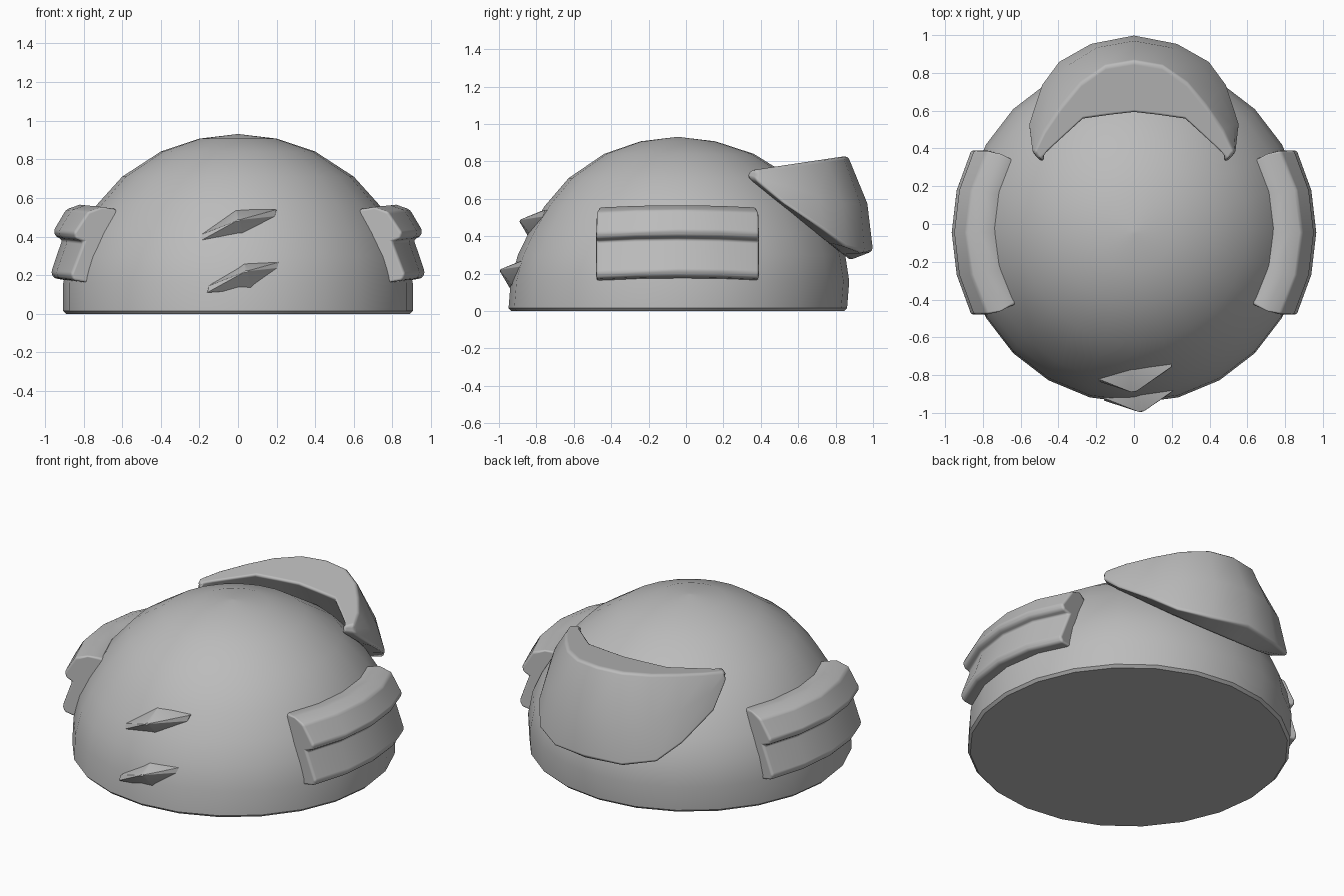
import bpy
import bmesh
from math import sin, cos, asin, pi, radians
from mathutils import Vector

cube = bpy.data.objects.get("Cube")
if cube:
    bpy.data.objects.remove(cube, do_unlink=True)

CENTRE_Y = -0.045
DOME_HEIGHT = 0.93

grey = bpy.data.materials.new("plain_grey")
grey.use_nodes = True
grey.diffuse_color = (0.5, 0.5, 0.5, 1)
grey.node_tree.nodes["Principled BSDF"].inputs["Base Color"].default_value = grey.diffuse_color


def finish(name, bm, bevel=0.0, angle=35):
    """Turn a bmesh into a named, smooth shaded object with softened edges."""
    bmesh.ops.remove_doubles(bm, verts=bm.verts, dist=0.0005)
    bmesh.ops.recalc_face_normals(bm, faces=bm.faces)
    mesh = bpy.data.meshes.new(name)
    bm.to_mesh(mesh)
    bm.free()
    mesh.materials.append(grey)
    obj = bpy.data.objects.new(name, mesh)
    bpy.context.collection.objects.link(obj)
    bpy.ops.object.select_all(action="DESELECT")
    obj.select_set(True)
    bpy.context.view_layer.objects.active = obj
    bpy.ops.object.shade_smooth_by_angle(angle=radians(angle))
    if bevel:
        mod = obj.modifiers.new("soft_edges", "BEVEL")
        mod.width = bevel
        mod.segments = 2
        mod.limit_method = "ANGLE"
        mod.angle_limit = radians(angle)
        mod.harden_normals = True
    return obj


def loft(rings):
    """Join closed rings of points into a capped solid."""
    bm = bmesh.new()
    loops = [[bm.verts.new(point) for point in ring] for ring in rings]
    for first, second in zip(loops, loops[1:]):
        for i in range(len(first)):
            j = (i + 1) % len(first)
            bm.faces.new((first[i], first[j], second[j], second[i]))
    bm.faces.new(loops[0])
    bm.faces.new(loops[-1])
    return bm


# Dome shell: a turned profile that leans back slightly at mid height
dome_profile = [(0.89, 0), (0.905, 0.015), (0.905, 0.16), (0.875, 0.3), (0.82, 0.42),
                (0.735, 0.56), (0.6, 0.71), (0.4, 0.84), (0.2, 0.907), (0.01, DOME_HEIGHT)]
SIDES = 24


def dome_ring(radius, z):
    lean = CENTRE_Y + 0.025 * sin(pi * z / DOME_HEIGHT)
    turns = [2 * pi * i / SIDES for i in range(SIDES)]
    return [(radius * sin(a), lean + radius * cos(a), z) for a in turns]


finish("dome_shell", loft([dome_ring(r, z) for r, z in dome_profile]))

# Side pads: a two-step section swept around each flank
pad_section = [(0.71, 0.53), (0.74, 0.555), (0.82, 0.565), (0.89, 0.54), (0.955, 0.43),
               (0.945, 0.4), (0.91, 0.385), (0.968, 0.215), (0.955, 0.185),
               (0.87, 0.17), (0.8, 0.2)]


def pad_ring(side, step):
    ring = []
    for radius, z in pad_section:
        reach = min(asin(0.435 / radius), radians(31))
        a = step * reach
        drop = 0.012 * step * step
        ring.append((side * radius * cos(a), CENTRE_Y + radius * sin(a), z - drop))
    return ring


for side, label in ((1, "left"), (-1, "right")):
    steps = [i / 2 for i in range(-2, 3)]
    finish(label + "_side_pad", loft([pad_ring(side, s) for s in steps]), 0.014)

# Rear crest: crescent stations from the middle to the tip, then mirrored
inner_top = [(0, 0.585), (0.13, 0.57), (0.27, 0.55), (0.39, 0.44), (0.46, 0.375), (0.5, 0.335)]
outer_top = [(0, 0.865), (0.15, 0.84), (0.28, 0.75), (0.38, 0.63), (0.47, 0.5), (0.53, 0.38)]
outer_low = [(0, 1, 0.32), (0.23, 0.955, 0.31), (0.4, 0.86, 0.34), (0.49, 0.74, 0.43),
             (0.56, 0.53, 0.57), (0.535, 0.37, 0.7)]


def top_height(y):
    return 0.7 + 0.15 * y


stations = []
for (ax, ay), (bx, by), low in zip(inner_top, outer_top, outer_low):
    top_in = Vector((ax, ay, top_height(ay)))
    top_out = Vector((bx, by, top_height(by)))
    low_out = Vector(low)
    # The outer wall bulges between its two rims
    size = (top_out - low_out).length
    outward = Vector((bx, by, 0)).normalized()
    bulge = (top_out + low_out) / 2 + outward * 0.07 * size
    low_in = Vector((low[0] * 0.88, low[1] * 0.87, 0))
    low_in.z = 0.71 - 0.815 * (low_in.y - 0.33)
    stations.append([top_in, top_out, bulge, low_out, low_in])

flip = Vector((-1, 1, 1))
mirrored = [[p * flip for p in ring] for ring in reversed(stations[1:])]
finish("rear_crest", loft(mirrored + stations), 0.018, 40)

# Front spikes: slanted six-sided outlines rising to a blunt point
spike_outline = [(-0.2, -0.83, 0.375), (0.03, -0.815, 0.39), (0.19, -0.765, 0.505),
                 (0.2, -0.755, 0.54), (-0.01, -0.76, 0.54), (-0.19, -0.82, 0.41)]
spike_tip = Vector((0, -0.895, 0.485))

for label, shift in (("upper", Vector((0, 0, 0))), ("lower", Vector((0.04, -0.105, -0.265)))):
    rim = [Vector(p) + shift for p in spike_outline]
    root = [p + Vector((0, 0.15, 0)) for p in rim]
    point = [(spike_tip + shift).lerp(p, 0.07) for p in rim]
    finish(label + "_front_spike", loft([root, rim, point]), 0.006, 30)
